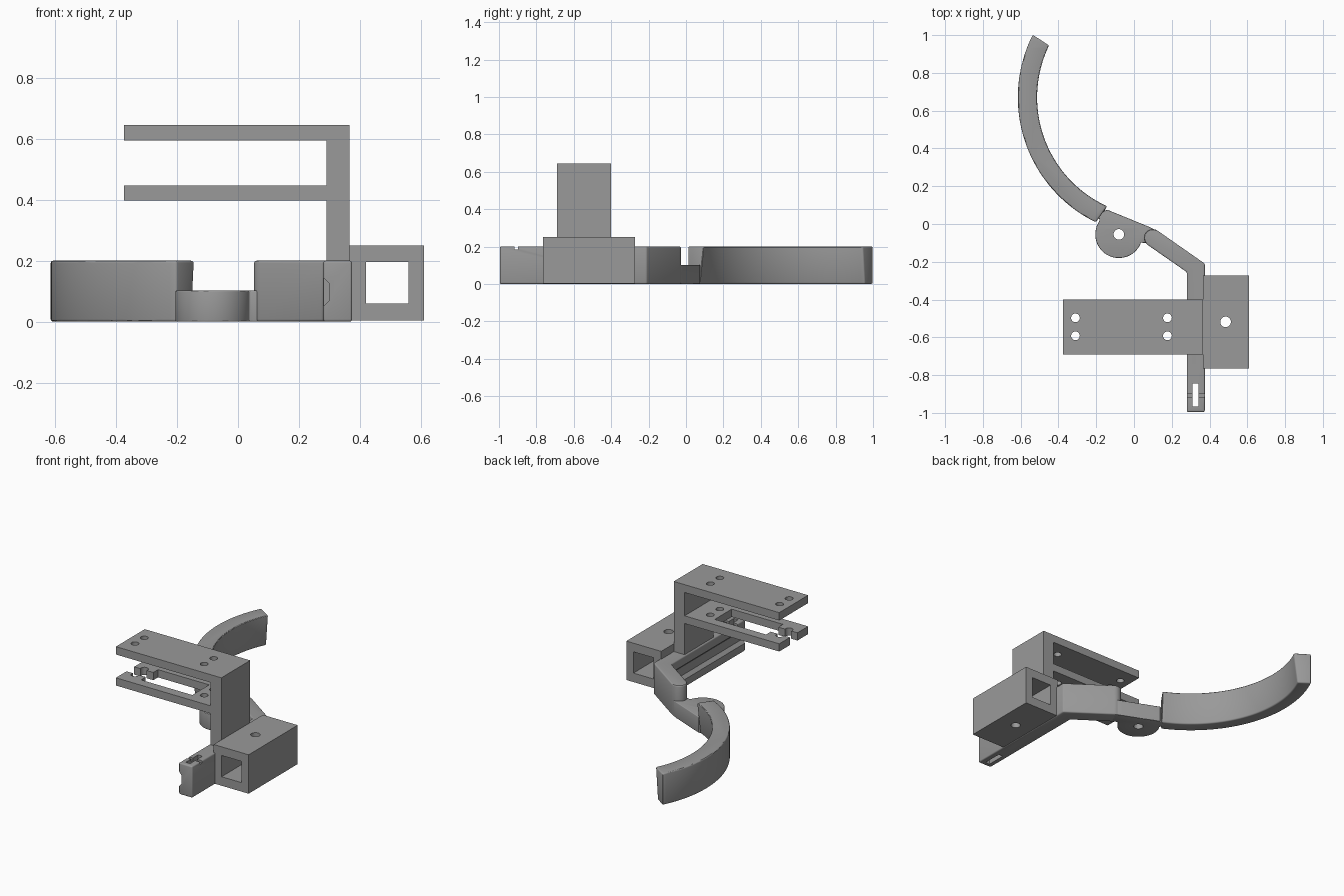
import bpy, bmesh, math
from mathutils import Vector

if "Cube" in bpy.data.objects:
    bpy.data.objects.remove(bpy.data.objects["Cube"])

grey = bpy.data.materials.new("plain grey")
grey.diffuse_color = (0.32, 0.32, 0.32, 1)
grey.use_nodes = True
grey.node_tree.nodes["Principled BSDF"].inputs["Base Color"].default_value = grey.diffuse_color


def make(name, bm):
    bmesh.ops.recalc_face_normals(bm, faces=bm.faces)
    me = bpy.data.meshes.new(name)
    bm.to_mesh(me)
    bm.free()
    ob = bpy.data.objects.new(name, me)
    bpy.context.collection.objects.link(ob)
    me.materials.append(grey)
    return ob


def loft(name, low, high):
    """Solid between two closed outlines with the same point count."""
    bm = bmesh.new()
    a = [bm.verts.new(p) for p in low]
    b = [bm.verts.new(p) for p in high]
    bm.faces.new(a)
    bm.faces.new(b)
    n = len(a)
    for i in range(n):
        j = (i + 1) % n
        bm.faces.new((a[i], a[j], b[j], b[i]))
    return make(name, bm)


def prism(name, pts, z0, z1):
    return loft(name, [(x, y, z0) for x, y in pts], [(x, y, z1) for x, y in pts])


def box(name, x0, x1, y0, y1, z0, z1):
    return prism(name, [(x0, y0), (x1, y0), (x1, y1), (x0, y1)], z0, z1)


def arc(cx, cy, r, a0, a1, n):
    angles = [math.radians(a0 + (a1 - a0) * i / n) for i in range(n + 1)]
    return [(cx + r * math.cos(a), cy + r * math.sin(a)) for a in angles]


def drill(x, y, r, z0, z1):
    return prism("drill", arc(x, y, r, 0, 348.75, 31), z0, z1)


def apply_modifier(ob, mod):
    bpy.context.view_layer.objects.active = ob
    bpy.ops.object.modifier_apply(modifier=mod.name)


def soften(ob, width):
    mod = ob.modifiers.new("Bevel", 'BEVEL')
    mod.width, mod.segments = width, 3
    mod.limit_method, mod.angle_limit = 'ANGLE', math.radians(40)
    apply_modifier(ob, mod)


def cut(ob, *cutters):
    for c in cutters:
        mod = ob.modifiers.new("Cut", 'BOOLEAN')
        mod.operation, mod.solver, mod.object = 'DIFFERENCE', 'EXACT', c
        apply_modifier(ob, mod)
        bpy.data.objects.remove(c)


def smooth(ob):
    bpy.ops.object.select_all(action='DESELECT')
    ob.select_set(True)
    bpy.context.view_layer.objects.active = ob
    bpy.ops.object.shade_smooth_by_angle(angle=math.radians(30))


# Square tube holder with a vertical screw hole
tube = box("tube_holder", 0.365, 0.61, -0.765, -0.272, 0.003, 0.25)
cut(tube, box("channel", 0.42, 0.56, -0.9, -0.1, 0.06, 0.195),
    drill(0.485, -0.518, 0.028, -0.1, 0.4))

# Upright post and upper plate
Y0, Y1 = -0.69, -0.40
post = box("post", 0.29, 0.366, Y0, Y1, 0.19, 0.645)
upper = box("upper_plate", -0.375, 0.295, Y0, Y1, 0.595, 0.645)

# Lower plate: two rails ending in clip jaws
lower = box("lower_plate", -0.375, 0.295, Y0, Y1, 0.398, 0.447)
cut(lower, box("window", -0.24, 0.12, -0.63, -0.46, 0.3, 0.5),
    box("jaw_gap", -0.5, -0.2, -0.583, -0.507, 0.3, 0.5))

# Screw holes through both plates
for plate in (upper, lower):
    for x in (-0.31, 0.177):
        for y in (-0.592, -0.497):
            cut(plate, drill(x, y, 0.023, 0.3, 0.8))

# Bent arm with rounded end
arm = prism("bent_arm", [(0.28, -0.995), (0.375, -0.995), (0.375, -0.21)]
            + arc(0.0985, -0.073, 0.046, 55, 235, 14) + [(0.28, -0.255)], 0, 0.2)
soften(arm, 0.008)
# Side groove, front slot and cross groove
profile = [(0.2, 0.05), (0.28, 0.05), (0.30, 0.07), (0.30, 0.125), (0.28, 0.145), (0.2, 0.145)]
groove = loft("groove", [(x, -1.1, z) for x, z in profile], [(x, -0.27, z) for x, z in profile])
cut(arm, groove, box("slot", 0.311, 0.341, -0.967, -0.845, -0.1, 0.3),
    box("cross_groove", 0.2, 0.5, -0.917, -0.897, 0.185, 0.3))

# Low pivot link: disc blended into a straight web, with a hole
link = prism("pivot_link", arc(-0.08, -0.055, 0.125, 145, 340, 36)
             + [(0.05, -0.10), (0.09, -0.10), (0.12, -0.035), (0.08, -0.015),
                (-0.14, 0.075), (-0.19, 0.06)], 0, 0.102)
soften(link, 0.004)
cut(link, drill(-0.08, -0.055, 0.028, -0.1, 0.3))

# Curved finger with a drafted inner wall
def finger_outline(inner, z):
    pts = arc(0.12, 0.67, 0.735, 153.2, 244, 48) + arc(0.12, 0.67, inner, 245.5, 154.2, 48)
    return [(x, y, z) for x, y in pts]


finger = loft("curved_finger", finger_outline(0.655, 0), finger_outline(0.632, 0.2))
soften(finger, 0.008)

for ob in (tube, upper, lower, arm, link, finger):
    smooth(ob)
